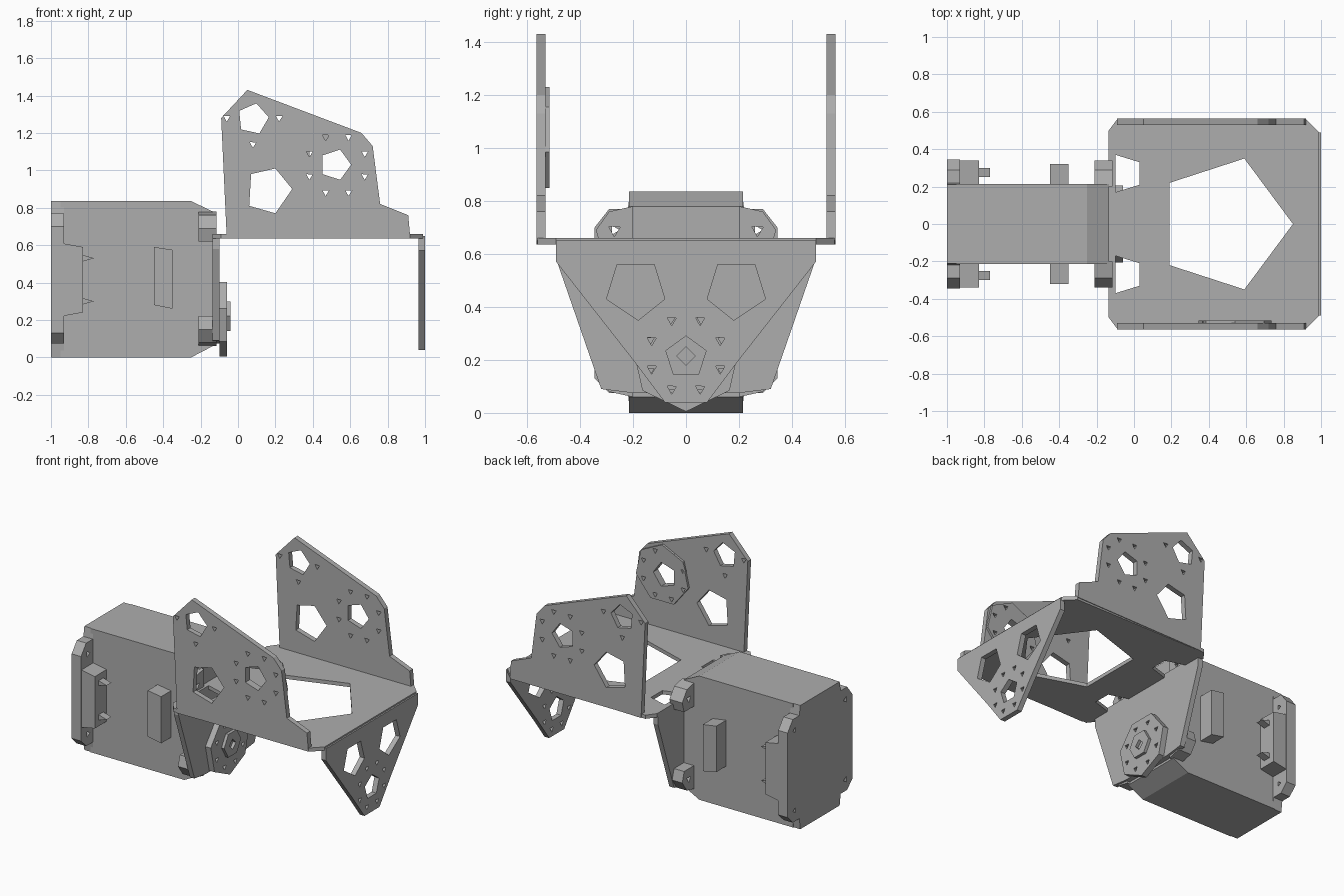
import bpy, bmesh, math
from mathutils import Vector

cube = bpy.data.objects.get("Cube")
if cube:
    bpy.data.objects.remove(cube, do_unlink=True)

GREY = (0.42, 0.42, 0.42, 1)
mat = bpy.data.materials.new("plain grey")
mat.use_nodes = True
mat.diffuse_color = GREY
mat.node_tree.nodes["Principled BSDF"].inputs["Base Color"].default_value = GREY


def place(axis, u, v, depth):
    return {"x": Vector((depth, u, v)), "y": Vector((u, depth, v)), "z": Vector((u, v, depth))}[axis]


def plate(name, axis, start, end, outline, holes=()):
    """Extrude an outline with holes along an axis."""
    bm = bmesh.new()
    edges = []
    for loop in [outline, *holes]:
        vs = [bm.verts.new(place(axis, u, v, start)) for u, v in loop]
        edges += [bm.edges.new((a, b)) for a, b in zip(vs, vs[1:] + vs[:1])]
    bmesh.ops.triangle_fill(bm, edges=edges, use_beauty=True)
    out = bmesh.ops.extrude_face_region(bm, geom=bm.faces[:])
    moved = [g for g in out["geom"] if isinstance(g, bmesh.types.BMVert)]
    bmesh.ops.translate(bm, verts=moved, vec=place(axis, 0, 0, end - start))
    bmesh.ops.recalc_face_normals(bm, faces=bm.faces[:])
    bmesh.ops.dissolve_limit(bm, angle_limit=0.01, verts=bm.verts[:], edges=bm.edges[:])
    mesh = bpy.data.meshes.new(name)
    bm.to_mesh(mesh)
    bm.free()
    mesh.materials.append(mat)
    obj = bpy.data.objects.new(name, mesh)
    bpy.context.collection.objects.link(obj)
    return obj


def ngon(u, v, r, n, turn=0.0):
    return [(u + r * math.cos(turn + math.tau * i / n), v + r * math.sin(turn + math.tau * i / n))
            for i in range(n)]


def screw_ring(u, v, r, n, turn=0.0):
    return [ngon(a, b, 0.02, 3, 0.5) for a, b in ngon(u, v, r, n, turn)]


def mirrored(half):
    return half + [(-u, v) for u, v in reversed(half)]


def rect(u0, u1, v0, v1):
    return [(u0, v0), (u1, v0), (u1, v1), (u0, v1)]


# Motor case and rear end cap
plate("motor_body", "y", -0.215, 0.215,
      [(-0.95, 0), (-0.25, 0), (-0.135, 0.06), (-0.135, 0.78), (-0.25, 0.835), (-0.95, 0.835)])
cap = mirrored([(0.21, 0.0), (0.22, 0.075), (0.29, 0.075), (0.345, 0.13),
                (0.345, 0.7), (0.29, 0.77), (0.22, 0.77), (0.21, 0.835)])
cap_holes = [ngon(s * 0.27, z, 0.02, 3) for s in (-1, 1) for z in (0.15, 0.69)]
plate("motor_end_cap", "x", -1.0, -0.93, cap, cap_holes)

# Mounting lugs, ribs and clips on both motor sides
for side, s in (("left", 1), ("right", -1)):
    y0, y1 = sorted((s * 0.21, s * 0.34))
    plate(f"cap_block_{side}", "y", y0, y1,
          [(-0.94, 0.22), (-0.83, 0.24), (-0.83, 0.59), (-0.94, 0.61)])
    r0, r1 = sorted((s * 0.21, s * 0.32))
    plate(f"side_rib_{side}", "y", r0, r1,
          [(-0.45, 0.28), (-0.35, 0.26), (-0.35, 0.575), (-0.45, 0.59)])
    c0, c1 = sorted((s * 0.25, s * 0.3))
    for z in (0.3, 0.53):
        plate(f"cap_clip_{side}", "y", c0, c1, [(-0.84, z - 0.02), (-0.77, z), (-0.84, z + 0.02)])
    for level, z, m in (("upper", 0.69, 1), ("lower", 0.15, -1)):
        shape = [(s * 0.2, z - m * 0.07), (s * 0.32, z - m * 0.07), (s * 0.34, z),
                 (s * 0.29, z + m * 0.07), (s * 0.2, z + m * 0.09)]
        plate(f"mounting_lug_{level}_{side}", "x", -0.21, -0.115, shape,
              [ngon(s * 0.27, z, 0.025, 3, 0.5)])

# Bracket floor with large opening and two slots
slots = [[(-0.1, s * 0.37), (0.03, s * 0.33), (0.03, s * 0.21), (-0.1, s * 0.17)] for s in (-1, 1)]
floor_hole = [(0.85, 0), (0.59, 0.35), (0.19, 0.22), (0.19, -0.22), (0.59, -0.35)]
floor_edge = [(-0.135, 0.5), (-0.09, 0.56), (0.92, 0.56), (0.99, 0.49)]
plate("bracket_floor", "z", 0.635, 0.66,
      floor_edge + [(x, -y) for x, y in reversed(floor_edge)], [*slots, floor_hole])

# Upright side arms
arm = [(-0.06, 0.635), (0.92, 0.65), (0.91, 0.76), (0.76, 0.82), (0.72, 1.13),
       (0.66, 1.2), (0.05, 1.43), (-0.09, 1.28)]
arm_holes = [ngon(0.08, 1.275, 0.085, 5, 0.1),
             [(0.07, 0.98), (0.2, 1.01), (0.29, 0.9), (0.2, 0.77), (0.06, 0.81)],
             ngon(0.52, 1.03, 0.085, 5),
             *screw_ring(0.53, 1.03, 0.16, 8, math.pi / 8),
             *screw_ring(0.08, 1.28, 0.14, 4)[:1], *screw_ring(0.08, 1.28, 0.14, 4)[2:]]
for side, y in (("left", 0.53), ("right", -0.565)):
    plate(f"bracket_arm_{side}", "y", y, y + 0.035, arm, arm_holes)

# Flange hanging at the far end
window = [(0.26, 0.56), (0.12, 0.56), (0.08, 0.43), (0.18, 0.35), (0.3, 0.43)]
plate("end_flange", "x", 0.965, 1.0,
      mirrored([(0.08, 0.04), (0.2, 0.2), (0.49, 0.57), (0.49, 0.65)]),
      [window, [(-u, v) for u, v in window], ngon(0, 0.21, 0.08, 5, math.pi / 2),
       *screw_ring(0, 0.22, 0.14, 8, math.pi / 8)])

# Flange bolted to the motor
plate("motor_flange", "x", -0.135, -0.1,
      mirrored([(0.2, 0.075), (0.32, 0.09), (0.49, 0.58), (0.49, 0.65)]))

# Round drive horns
plate("motor_horn", "x", -0.1, -0.06, ngon(0, 0.215, 0.21, 7, -math.pi / 2),
      screw_ring(0, 0.215, 0.15, 8, math.pi / 8))
plate("motor_horn_hub", "x", -0.07, -0.04, ngon(0, 0.22, 0.09, 6), [ngon(0, 0.215, 0.035, 4)])
plate("arm_horn", "y", -0.532, -0.515, ngon(0.54, 1.03, 0.2, 7, math.pi / 2),
      [ngon(0.52, 1.03, 0.085, 5), *screw_ring(0.53, 1.03, 0.16, 8, math.pi / 8)])
